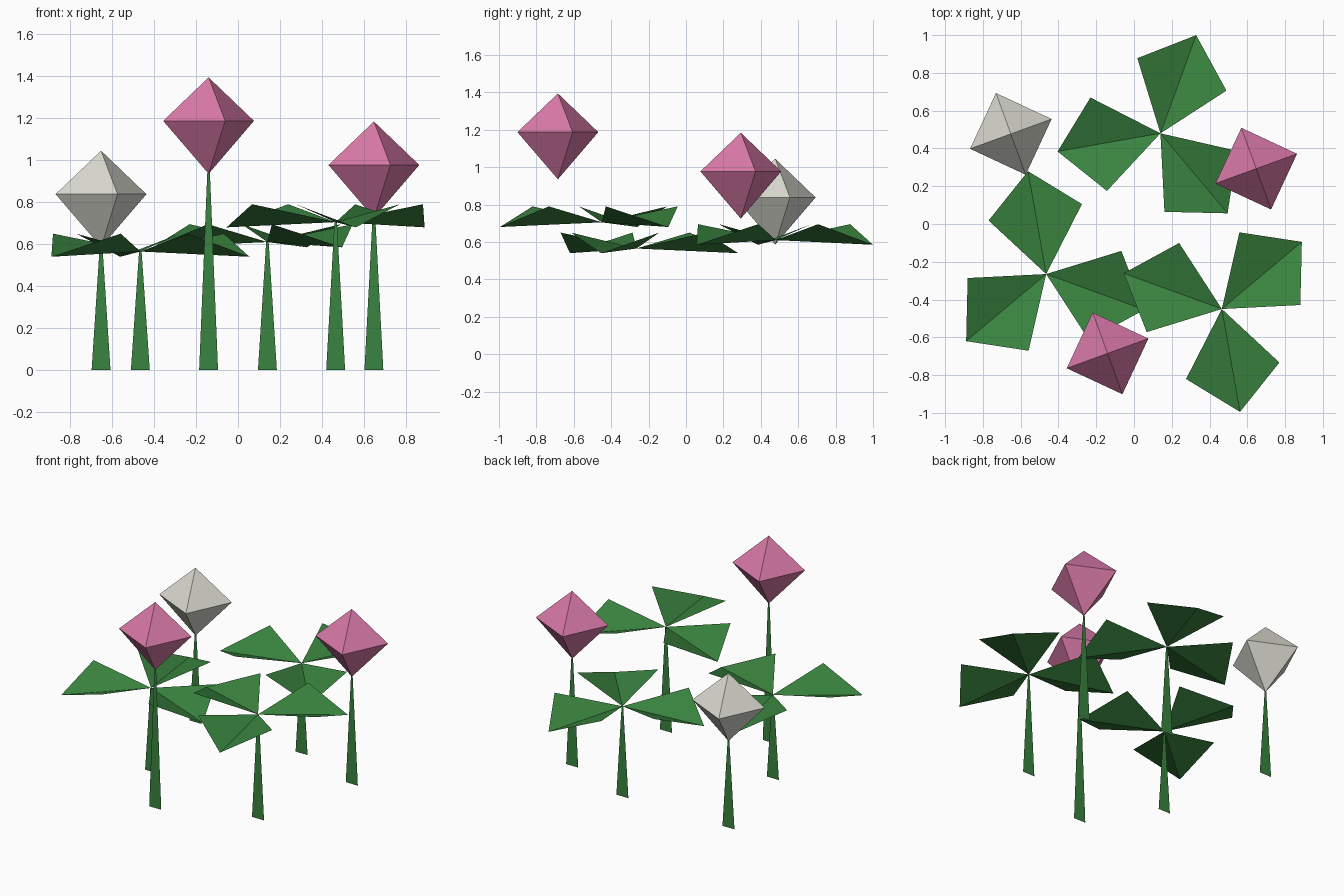
import bpy
from math import cos, sin, radians

if "Cube" in bpy.data.objects:
    bpy.data.objects.remove(bpy.data.objects["Cube"])


def material(name, rgb):
    m = bpy.data.materials.new(name)
    m.diffuse_color = (*rgb, 1)
    m.use_nodes = True
    m.node_tree.nodes["Principled BSDF"].inputs["Base Color"].default_value = m.diffuse_color
    return m


GREEN = material("leaf green", (0.042, 0.23, 0.05))
PINK = material("blossom pink", (0.69, 0.19, 0.39))
WHITE = material("blossom white", (0.69, 0.69, 0.62))


def add_mesh(name, verts, faces, mat, location):
    me = bpy.data.meshes.new(name)
    me.from_pydata(verts, [], faces)
    me.materials.append(mat)
    ob = bpy.data.objects.new(name, me)
    ob.location = location
    bpy.context.collection.objects.link(ob)
    return ob


# Flat upright stem card, tapering upward
def stem(name, x, y, height):
    b, t = 0.045, 0.006
    add_mesh(name, [(-b, 0, 0), (b, 0, 0), (t, 0, height), (-t, 0, height)],
             [(0, 1, 2, 3)], GREEN, (x, y, 0))


# Three folded leaflets, each two triangles meeting at the midrib
def clover(name, x, y, z, angle):
    verts, faces = [], []
    for k in range(3):
        a = radians(angle + 120 * k)
        i = len(verts)
        for u, v, h in ((0, 0, 0), (0.332, -0.251, 0.085),
                        (0.553, 0, -0.025), (0.332, 0.251, 0.085)):
            verts.append((u * cos(a) - v * sin(a), u * sin(a) + v * cos(a), h))
        faces += [(i, i + 1, i + 2), (i, i + 2, i + 3)]
    add_mesh(name + "_leaves", verts, faces, GREEN, (x, y, z))
    stem(name + "_stem", x, y, z)


# Four-sided double pyramid blossom, longer below the waist
def blossom(name, x, y, z, mat):
    r = 0.23
    verts = [(r * cos(radians(20 + 90 * k)), r * sin(radians(20 + 90 * k)), 0)
             for k in range(4)] + [(0, 0, 0.207), (0, 0, -0.252)]
    faces = []
    for k in range(4):
        n = (k + 1) % 4
        faces += [(k, n, 4), (n, k, 5)]
    add_mesh(name + "_head", verts, faces, mat, (x, y, z))
    stem(name + "_stem", x, y, z - 0.24)


clover("left_clover", -0.465, -0.265, 0.565, 100)
clover("back_clover", 0.14, 0.48, 0.61, 70)
clover("right_clover", 0.465, -0.45, 0.705, 40)

blossom("front_blossom", -0.14, -0.685, 1.187, PINK)
blossom("right_blossom", 0.647, 0.293, 0.977, PINK)
blossom("white_blossom", -0.652, 0.477, 0.838, WHITE)
